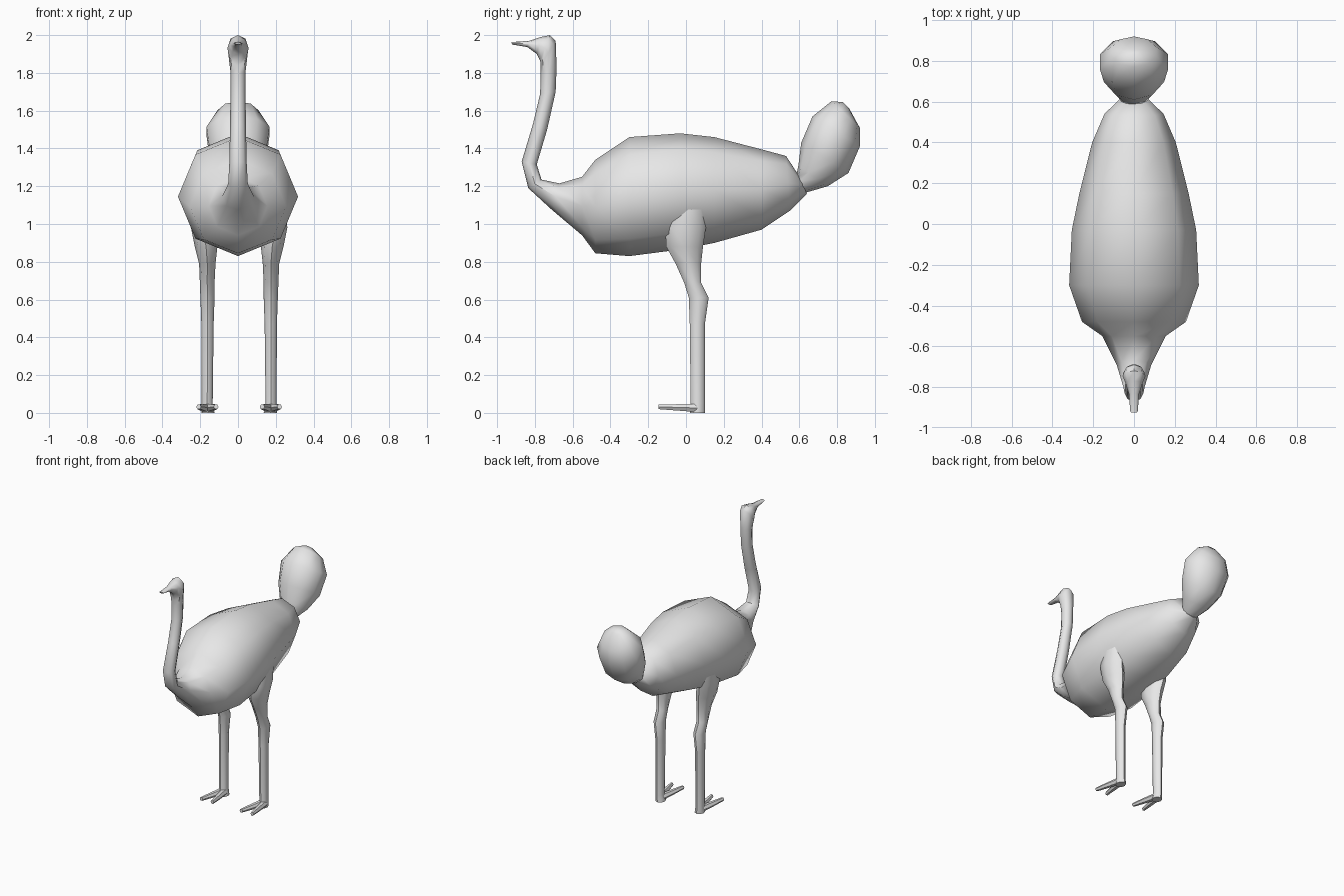
import bpy, bmesh, math
from mathutils import Vector

SIDES = 8
grey = bpy.data.materials.new("pale grey")
grey.diffuse_color = (0.8, 0.8, 0.8, 1)


def loft(name, rings, sides=SIDES):
    """Skin elliptical rings given as (centre, half axis a, half axis b)."""
    bm = bmesh.new()
    loops = []
    for c, a, b in rings:
        loops.append([bm.verts.new(c + a * math.cos(t) + b * math.sin(t))
                      for t in (2 * math.pi * i / sides for i in range(sides))])
    for lo, hi in zip(loops, loops[1:]):
        for i in range(sides):
            j = (i + 1) % sides
            bm.faces.new((lo[i], lo[j], hi[j], hi[i]))
    bm.faces.new(loops[0])
    bm.faces.new(loops[-1])
    bmesh.ops.recalc_face_normals(bm, faces=bm.faces)
    mesh = bpy.data.meshes.new(name)
    bm.to_mesh(mesh)
    bm.free()
    mesh.materials.append(grey)
    ob = bpy.data.objects.new(name, mesh)
    bpy.context.collection.objects.link(ob)
    bpy.ops.object.select_all(action='DESELECT')
    ob.select_set(True)
    bpy.context.view_layer.objects.active = ob
    bpy.ops.object.shade_smooth_by_angle(angle=math.radians(50))
    return ob


def side_rings(rows):
    """Rows: upper y, z, lower y, z, half width in x."""
    out = []
    for y0, z0, y1, z1, w in rows:
        top, low = Vector((0, y0, z0)), Vector((0, y1, z1))
        out.append(((top + low) / 2, (top - low) / 2, Vector((w, 0, 0))))
    return out


# beak, head, neck and body in one continuous skin
loft("body_neck_and_head", side_rings([
    (-0.925, 1.963, -0.92, 1.95, 0.018),
    (-0.83, 1.97, -0.84, 1.937, 0.025),
    (-0.77, 1.99, -0.79, 1.90, 0.042),
    (-0.72, 2.00, -0.772, 1.865, 0.056),
    (-0.69, 1.97, -0.77, 1.84, 0.052),
    (-0.685, 1.83, -0.77, 1.80, 0.041),
    (-0.69, 1.70, -0.772, 1.69, 0.040),
    (-0.735, 1.50, -0.81, 1.53, 0.042),
    (-0.79, 1.315, -0.87, 1.33, 0.046),
    (-0.765, 1.235, -0.835, 1.19, 0.052),
    (-0.67, 1.215, -0.71, 1.075, 0.085),
    (-0.55, 1.25, -0.55, 0.94, 0.155),
    (-0.48, 1.34, -0.48, 0.845, 0.255),
    (-0.30, 1.46, -0.30, 0.83, 0.318),
    (-0.03, 1.48, -0.03, 0.865, 0.305),
    (0.15, 1.46, 0.15, 0.90, 0.268),
    (0.40, 1.395, 0.40, 0.97, 0.205),
    (0.53, 1.36, 0.55, 1.07, 0.145),
    (0.595, 1.26, 0.64, 1.16, 0.065),
]))

# egg-shaped tail plume
loft("tail", side_rings([
    (0.585, 1.26, 0.63, 1.165, 0.065),
    (0.595, 1.31, 0.75, 1.20, 0.105),
    (0.61, 1.43, 0.86, 1.27, 0.155),
    (0.67, 1.57, 0.92, 1.41, 0.175),
    (0.77, 1.65, 0.92, 1.51, 0.115),
    (0.83, 1.645, 0.865, 1.61, 0.035),
]), 10)

# leg rows: z, front y, back y, inner x, outer x
LEG = [
    (1.10, -0.08, 0.11, 0.16, 0.25),
    (0.98, -0.11, 0.105, 0.13, 0.255),
    (0.88, -0.105, 0.09, 0.115, 0.235),
    (0.79, -0.055, 0.08, 0.125, 0.212),
    (0.69, -0.01, 0.08, 0.13, 0.208),
    (0.61, 0.015, 0.12, 0.13, 0.205),
    (0.47, 0.02, 0.10, 0.135, 0.20),
    (0.05, 0.025, 0.10, 0.14, 0.198),
    (0.00, 0.02, 0.10, 0.13, 0.20),
]

for side, label in ((-1, "left"), (1, "right")):
    shift = 0.006
    loft(label + "_leg", [
        (Vector((side * (x0 + x1) / 2 + shift, (y0 + y1) / 2, z)),
         Vector(((x1 - x0) / 2, 0, 0)), Vector((0, (y1 - y0) / 2, 0)))
        for z, y0, y1, x0, x1 in LEG])
    # two splayed toes
    for splay, toe in ((-1, "inner"), (1, "outer")):
        rows = []
        for f, w, h in ((0, 0.026, 0.025), (0.55, 0.021, 0.019), (1, 0.013, 0.014)):
            x = side * (0.168 + splay * (0.008 + 0.038 * f)) + shift
            rows.append((Vector((x, 0.06 - 0.205 * f, 0.026 + 0.006 * f)),
                         Vector((w, 0, 0)), Vector((0, 0, h))))
        loft(label + "_" + toe + "_toe", rows, 6)
